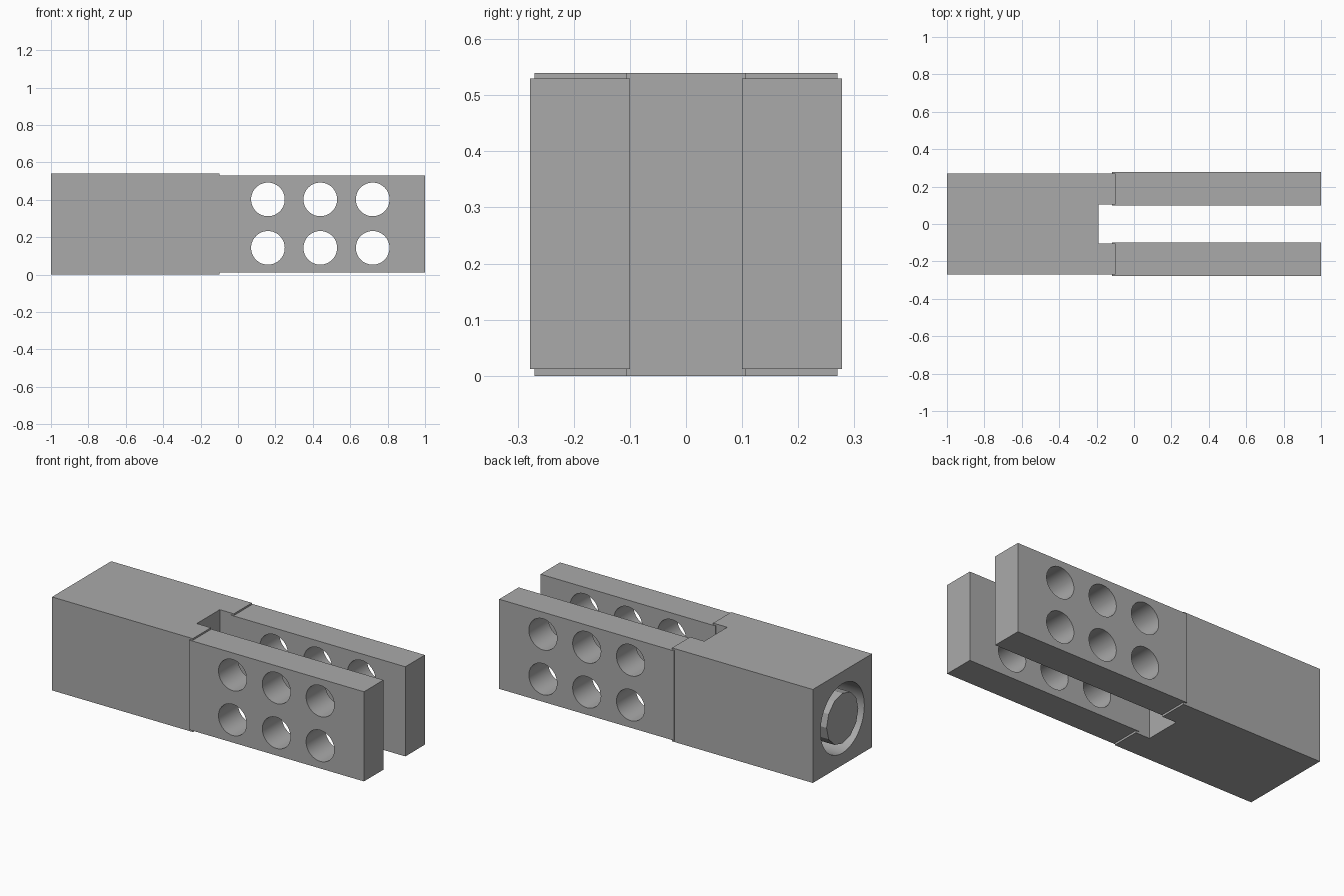
import bpy, math

if "Cube" in bpy.data.objects:
    bpy.data.objects.remove(bpy.data.objects["Cube"], do_unlink=True)

GREY = (0.4, 0.4, 0.4, 1.0)
grey = bpy.data.materials.new("plain grey")
grey.use_nodes = True
grey.diffuse_color = GREY
grey.node_tree.nodes["Principled BSDF"].inputs["Base Color"].default_value = GREY


def finish(name):
    obj = bpy.context.object
    obj.name = name
    obj.data.materials.append(grey)
    return obj


def box(name, low, high):
    centre = [(a + b) / 2 for a, b in zip(low, high)]
    bpy.ops.mesh.primitive_cube_add(size=1, location=centre)
    bpy.context.object.scale = [b - a for a, b in zip(low, high)]
    bpy.ops.object.transform_apply(location=False, rotation=False, scale=True)
    return finish(name)


def cylinder(name, radius, depth, centre, rotation, sides):
    bpy.ops.mesh.primitive_cylinder_add(vertices=sides, radius=radius, depth=depth,
                                        location=centre, rotation=rotation)
    return finish(name)


def cut(target, cutter):
    mod = target.modifiers.new("cut", "BOOLEAN")
    mod.operation = "DIFFERENCE"
    mod.solver = "EXACT"
    mod.object = cutter
    bpy.context.view_layer.objects.active = target
    bpy.ops.object.modifier_apply(modifier=mod.name)
    bpy.data.objects.remove(cutter, do_unlink=True)


def smooth(obj, angle):
    bpy.ops.object.select_all(action="DESELECT")
    obj.select_set(True)
    bpy.context.view_layer.objects.active = obj
    bpy.ops.object.shade_smooth_by_angle(angle=math.radians(angle))


MID = 0.27
ALONG_X = (0, math.pi / 2, 0)
ALONG_Y = (math.pi / 2, 0, 0)

# Square body with a slot at the fork end and a round socket at the other
body = box("body", (-1, -0.27, 0), (-0.10, 0.27, 0.54))
cut(body, box("slot_cutter", (-0.19, -0.105, -0.1), (0.1, 0.105, 0.7)))
SOCKET = 0.3
cut(body, cylinder("socket_cutter", 0.2, 2 * SOCKET, (-1, 0, MID), ALONG_X, 48))
smooth(body, 30)

# Faceted core inside the socket, flush with the end face
cylinder("socket_core", 0.145, SOCKET, (-1 + SOCKET / 2, 0, MID), ALONG_X, 12)

# Two side plates, each with six round holes
for name, side in (("left_plate", 1), ("right_plate", -1)):
    y_low, y_high = sorted((side * 0.10, side * 0.278))
    plate = box(name, (-0.117, y_low, 0.012), (1, y_high, 0.53))
    for x in (0.16, 0.44, 0.72):
        for z in (0.143, 0.402):
            cut(plate, cylinder("hole_cutter", 0.09, 0.5, (x, side * 0.19, z), ALONG_Y, 48))
    smooth(plate, 30)
